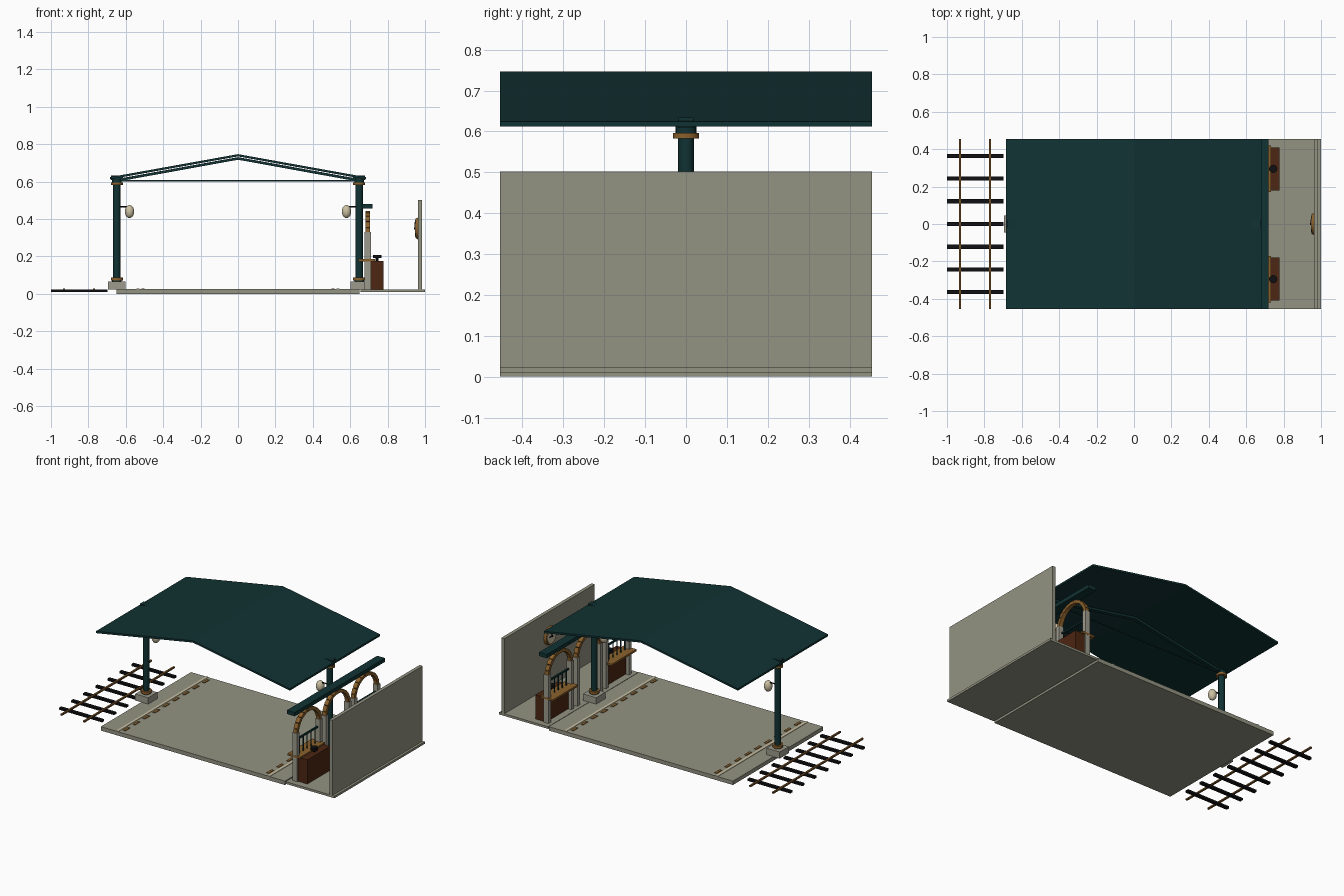
import bpy, math
from mathutils import Matrix

if "Cube" in bpy.data.objects:
    bpy.data.objects.remove(bpy.data.objects["Cube"])


def material(name, rgb):
    m = bpy.data.materials.new(name)
    m.diffuse_color = (*rgb, 1)
    m.use_nodes = True
    m.node_tree.nodes["Principled BSDF"].inputs["Base Color"].default_value = m.diffuse_color
    return m


GREEN = material("dark green paint", (0.0055, 0.032, 0.033))
STONE = material("platform stone", (0.29, 0.29, 0.225))
PALE = material("pale stone", (0.34, 0.33, 0.27))
WOOD = material("dark wood", (0.075, 0.019, 0.006))
BRASS = material("brass", (0.26, 0.12, 0.025))
RAIL = material("rusty rail", (0.17, 0.075, 0.018))
CREAM = material("cream", (0.6, 0.53, 0.36))
BLACK = material("black iron", (0.005, 0.005, 0.006))


def finish(name, mat):
    ob = bpy.context.object
    ob.name = name
    ob.data.materials.append(mat)
    return ob


def box(name, mat, x, y, z):
    """Box from (min, max) ranges on each axis."""
    bpy.ops.mesh.primitive_cube_add(size=1)
    ob = finish(name, mat)
    mid = [(a + b) / 2 for a, b in (x, y, z)]
    dim = [b - a for a, b in (x, y, z)]
    ob.data.transform(Matrix.Translation(mid) @ Matrix.Diagonal((*dim, 1)))
    return ob


def cyl(name, mat, r, depth, loc, rot=(0, 0, 0), n=16, r2=None):
    bpy.ops.mesh.primitive_cone_add(vertices=n, radius1=r, radius2=r if r2 is None else r2,
                                    depth=depth, location=loc, rotation=rot)
    ob = finish(name, mat)
    bpy.ops.object.shade_smooth_by_angle(angle=math.radians(35))
    return ob


def prism(name, mat, pts, y0, y1):
    """Extrude an x-z profile along y."""
    n = len(pts)
    verts = [(x, y, z) for y in (y0, y1) for x, z in pts]
    faces = [tuple(range(n)), tuple(range(2 * n - 1, n - 1, -1))]
    faces += [(i, i + n, (i + 1) % n + n, (i + 1) % n) for i in range(n)]
    me = bpy.data.meshes.new(name)
    me.from_pydata(verts, [], faces)
    me.materials.append(mat)
    ob = bpy.data.objects.new(name, me)
    bpy.context.collection.objects.link(ob)
    return ob


Y = (-0.455, 0.455)

# platform, hall floor and rear wall
box("platform", STONE, (-0.65, 0.65), Y, (0, 0.025))
box("hall_floor", STONE, (0.655, 1.0), Y, (0.009, 0.023))
box("hall_wall", STONE, (0.963, 0.985), Y, (0.023, 0.502))

# safety line and dashes at both platform edges
for s in (-1, 1):
    box("edge_line", CREAM, (s * 0.535 - 0.008, s * 0.535 + 0.008), Y, (0.024, 0.028))
    for i in range(9):
        y = -0.4 + i * 0.1
        box("edge_dash", BRASS, (s * 0.507 - 0.008, s * 0.507 + 0.008),
            (y - 0.025, y + 0.025), (0.024, 0.029))

# railway track
for i in range(-3, 4):
    y = i * 0.1215
    box("sleeper", BLACK, (-1.0, -0.697), (y - 0.011, y + 0.011), (0.009, 0.022))
for x in (-0.93, -0.77):
    box("rail", RAIL, (x - 0.006, x + 0.006), Y, (0.02, 0.029))

# pitched canopy roof and the truss beneath its middle
prism("canopy_roof", GREEN, [(-0.685, 0.624), (0, 0.747), (0.685, 0.624),
                             (0.685, 0.612), (0, 0.735), (-0.685, 0.612)], *Y)
prism("truss_rafters", GREEN, [(-0.66, 0.612), (0, 0.731), (0.66, 0.612),
                               (0.64, 0.601), (0, 0.717), (-0.64, 0.601)], -0.012, 0.012)
box("truss_tie", GREEN, (-0.65, 0.65), (-0.006, 0.006), (0.6, 0.608))

# canopy posts with plinths, collars and lamps
for s in (-1, 1):
    x = s * 0.648
    box("post_plinth", PALE, (x - 0.046, x + 0.046), (-0.046, 0.046), (0.024, 0.066))
    cyl("post", GREEN, 0.019, 0.55, (x, 0, 0.335))
    cyl("post_foot_collar", BRASS, 0.032, 0.015, (x, 0, 0.08))
    cyl("post_foot", GREEN, 0.026, 0.016, (x, 0, 0.07))
    cyl("post_top_collar", BRASS, 0.032, 0.013, (x, 0, 0.589))
    cyl("post_capital", GREEN, 0.026, 0.02, (x, 0, 0.604))
    box("post_cap", GREEN, (x - 0.032, x + 0.032), (-0.018, 0.018), (0.61, 0.634))
    cyl("lamp_arm", BLACK, 0.004, 0.07, (s * 0.607, 0, 0.466), (0, math.pi / 2, 0), 8)
    bpy.ops.mesh.primitive_uv_sphere_add(segments=16, ring_count=10, radius=1,
                                         location=(s * 0.58, 0, 0.44))
    lamp = finish("lamp_globe", CREAM)
    lamp.scale = (0.025, 0.025, 0.035)
    bpy.ops.object.shade_smooth()

# arcade of three arches, each made of separate blocks
AX, R, SPRING, N = 0.694, 0.116, 0.318, 11
for cy in (-0.29, 0, 0.29):
    for s in (-1, 1):
        y = cy + s * R
        box("arch_post", PALE, (AX - 0.017, AX + 0.017), (y - 0.013, y + 0.013), (0.023, 0.33))
    for i in range(N):
        a = math.pi * (i + 0.5) / N
        bpy.ops.mesh.primitive_cube_add(size=1)
        block = finish("arch_block", BRASS)
        block.data.transform(Matrix.Translation((AX, cy + R * math.cos(a), SPRING + R * math.sin(a)))
                             @ Matrix.Rotation(a, 4, 'X')
                             @ Matrix.Diagonal((0.026, 0.02, math.pi * R / N * 0.98, 1)))

# sign beam above the arches
box("arcade_beam", GREEN, (0.664, 0.719), Y, (0.457, 0.481))

# ticket counters in the outer arches
for cy in (-0.295, 0.295):
    box("counter", WOOD, (0.7, 0.777), (cy - 0.115, cy + 0.115), (0.023, 0.177))
    box("counter_ledge", BRASS, (0.643, 0.733), (cy - 0.125, cy + 0.125), (0.174, 0.186))
    box("grille_rail", GREEN, (AX - 0.005, AX + 0.005), (cy - 0.1, cy + 0.105), (0.278, 0.288))
    for i in range(5):
        cyl("grille_bar", GREEN, 0.004, 0.1, (AX, cy + (i - 2) * 0.04, 0.233), n=8)
    cyl("desk_bell_stem", BLACK, 0.008, 0.02, (0.744, cy, 0.186), n=10)
    cyl("desk_bell", BLACK, 0.022, 0.017, (0.744, cy, 0.199))

# wall clock
turn = (0, -math.pi / 2, 0)
cyl("clock_rim", BRASS, 0.06, 0.014, (0.957, 0, 0.35), turn, 24, 0.052)
cyl("clock_face", CREAM, 0.044, 0.004, (0.949, 0, 0.35), turn, 24)
box("clock_minute_hand", BLACK, (0.943, 0.947), (-0.003, 0.003), (0.35, 0.385))
box("clock_hour_hand", BLACK, (0.943, 0.947), (-0.003, 0.025), (0.347, 0.353))
cyl("clock_hub", BLACK, 0.006, 0.008, (0.944, 0, 0.35), turn, 10)
